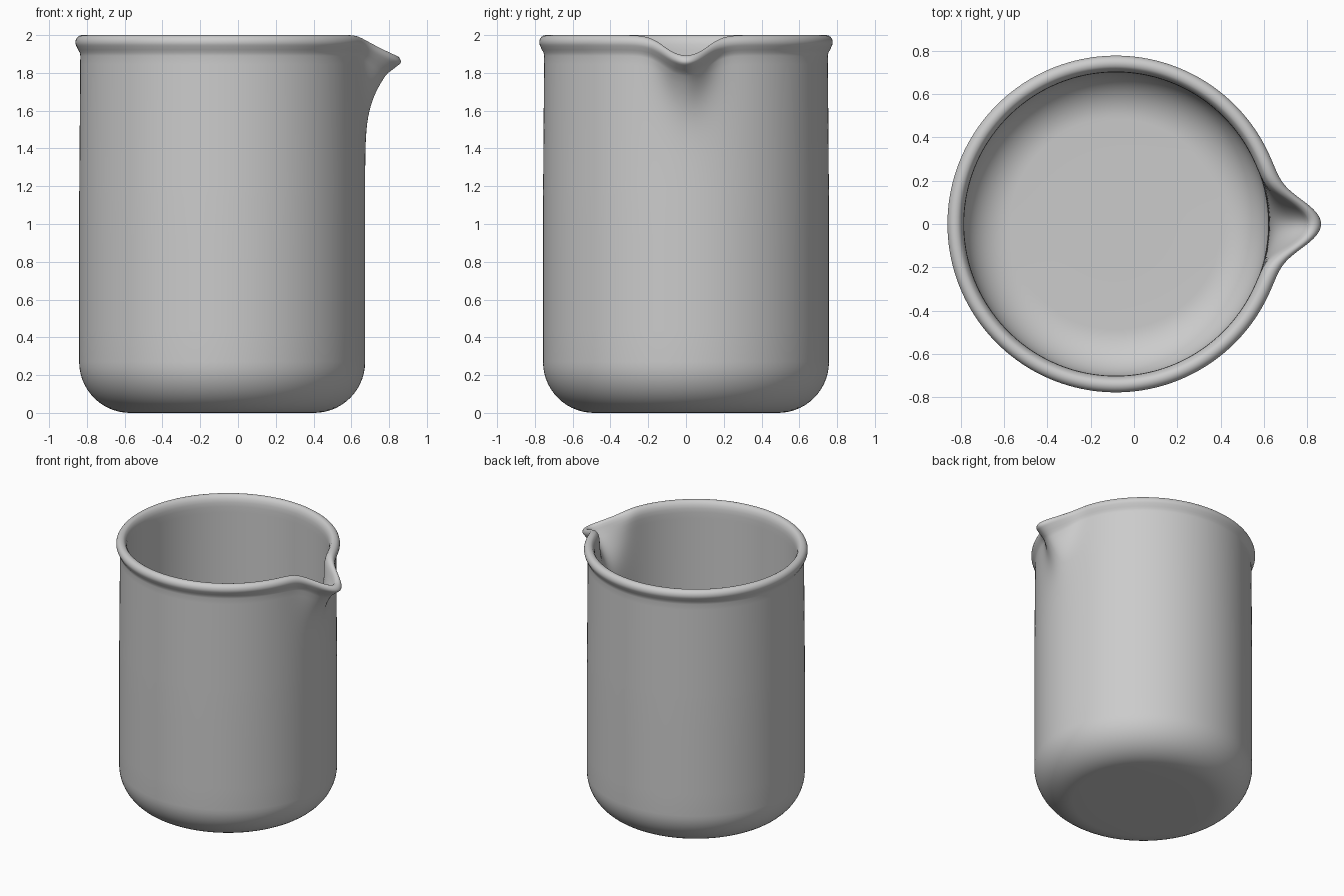
import bpy, bmesh, math

if "Cube" in bpy.data.objects:
    bpy.data.objects.remove(bpy.data.objects["Cube"])

CX = -0.084      # axis of the round body; the spout fills the +x side
SEGS = 240


def arc(cr, cz, rad_r, rad_z, a0, a1, n):
    """Points on an elliptical arc in the (radius, height) plane."""
    pts = []
    for i in range(n + 1):
        a = math.radians(a0 + (a1 - a0) * i / n)
        pts.append((cr + rad_r * math.cos(a), cz + rad_z * math.sin(a)))
    return pts


def line(p, q, n):
    """Evenly spaced points strictly between p and q."""
    return [(p[0] + (q[0] - p[0]) * i / n, p[1] + (q[1] - p[1]) * i / n)
            for i in range(1, n)]


# Wall cross-section: outside base -> outer wall -> beaded rim -> inner wall -> floor
profile = [(0.25, 0.0)]
profile += arc(0.487, 0.27, 0.27, 0.27, -90, 0, 14)
profile += line((0.757, 0.27), (0.757, 1.1), 5)
profile += line((0.757, 1.1), (0.751, 1.89), 18)
profile += [(0.751, 1.89), (0.754, 1.908), (0.763, 1.922)]
profile += arc(0.742, 1.962, 0.035, 0.038, -35, 130, 12)
profile += [(0.708, 1.973), (0.702, 1.95), (0.700, 1.92)]
profile += line((0.700, 1.92), (0.703, 1.1), 18)
profile += line((0.703, 1.1), (0.703, 0.27), 5)
profile += arc(0.487, 0.27, 0.216, 0.215, 0, -90, 14)
profile += [(0.25, 0.055)]


def place(r, z, ang):
    """Revolve a profile point and pull it into the pouring spout near angle 0."""
    t = min(max((z - 1.0) / 0.96, 0.0), 1.0)
    d = math.degrees(min(ang, 2 * math.pi - ang))
    sigma = 6.5 + 5.0 * (1 - t)
    out = (0.15 * t ** 6 + 0.02 * t ** 2) * math.exp(-0.5 * (d / sigma) ** 2)
    s = min(max((z - 1.3) / 0.6, 0.0), 1.0)
    drop = 0.107 * s * s * (3 - 2 * s) * math.exp(-0.5 * (d / 7.5) ** 2)
    r += out
    return (CX + r * math.cos(ang), r * math.sin(ang), z - drop)


# Columns are packed more densely around the spout
angles = []
for i in range(SEGS):
    u = 2 * math.pi * i / SEGS
    angles.append(u - 0.6 * math.sin(u))

bm = bmesh.new()
rings = [[bm.verts.new(place(r, z, a)) for a in angles] for r, z in profile]
for lo, hi in zip(rings, rings[1:]):
    for i in range(SEGS):
        j = (i + 1) % SEGS
        bm.faces.new((lo[i], lo[j], hi[j], hi[i]))
# Close the underside and the inner floor
bm.faces.new(list(reversed(rings[0])))
bm.faces.new(rings[-1])
bmesh.ops.recalc_face_normals(bm, faces=bm.faces[:])

mesh = bpy.data.meshes.new("beaker")
bm.to_mesh(mesh)
bm.free()
beaker = bpy.data.objects.new("beaker", mesh)
bpy.context.collection.objects.link(beaker)
bpy.context.view_layer.objects.active = beaker
beaker.select_set(True)
bpy.ops.object.shade_smooth_by_angle(angle=math.radians(40))
